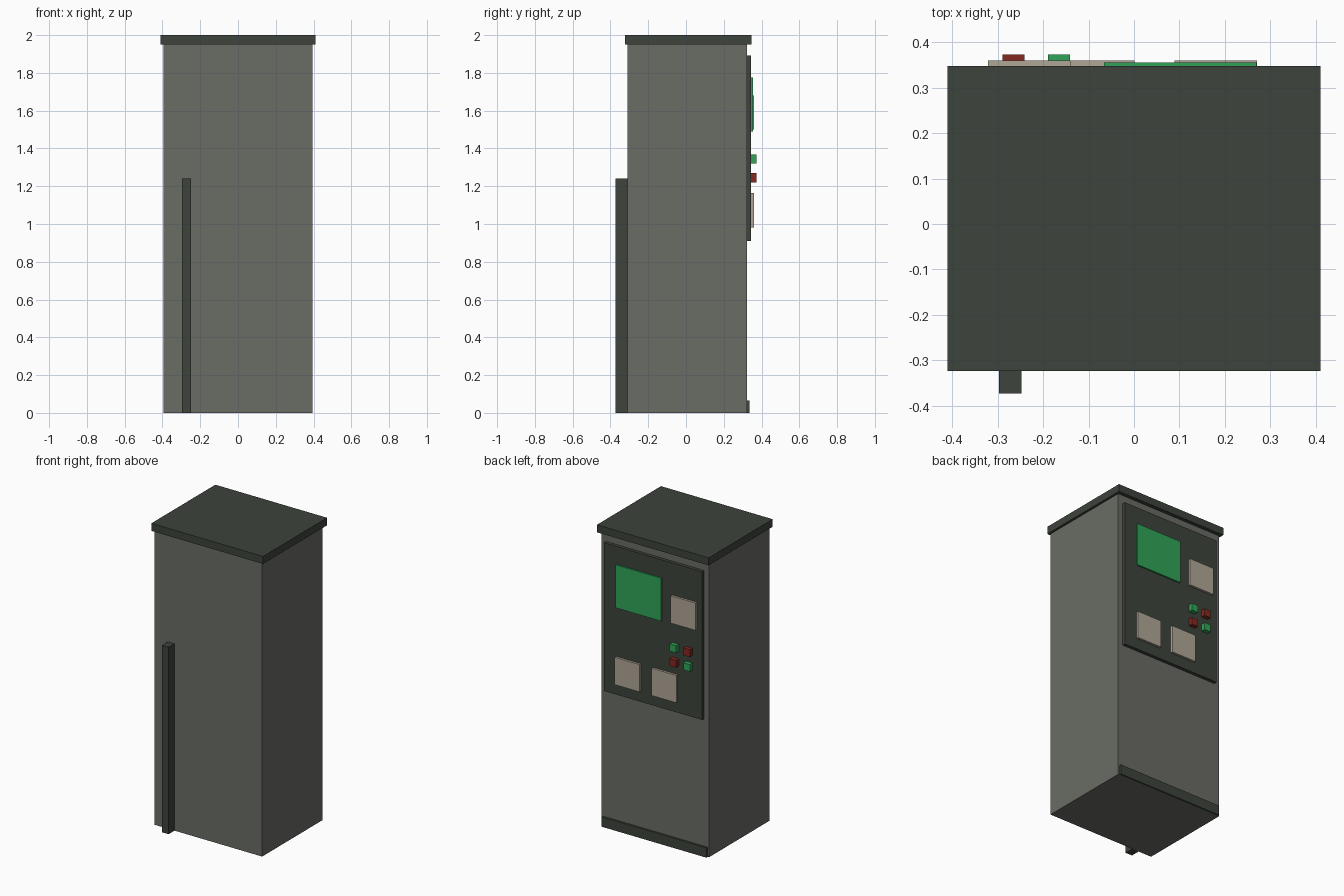
import bpy
import bmesh
from mathutils import Vector

cube = bpy.data.objects.get("Cube")
if cube:
    bpy.data.objects.remove(cube, do_unlink=True)


def material(name, rgb):
    mat = bpy.data.materials.new(name)
    mat.use_nodes = True
    colour = (*rgb, 1)
    mat.diffuse_color = colour
    mat.node_tree.nodes["Principled BSDF"].inputs["Base Color"].default_value = colour
    return mat


grey = material("cabinet grey", (0.144, 0.15, 0.13))
dark = material("dark trim", (0.047, 0.056, 0.045))
green = material("bright green", (0.03, 0.37, 0.095))
red = material("dark red", (0.23, 0.021, 0.014))
beige = material("beige plate", (0.43, 0.38, 0.305))


def box(name, xs, ys, zs, mat):
    """Flat-sided box between pairs of limits on each axis."""
    bm = bmesh.new()
    bmesh.ops.create_cube(bm, size=1)
    bounds = (xs, ys, zs)
    bmesh.ops.scale(bm, vec=Vector([b - a for a, b in bounds]), verts=bm.verts)
    bmesh.ops.translate(bm, vec=Vector([(a + b) / 2 for a, b in bounds]), verts=bm.verts)
    mesh = bpy.data.meshes.new(name)
    bm.to_mesh(mesh)
    bm.free()
    mesh.materials.append(mat)
    obj = bpy.data.objects.new(name, mesh)
    bpy.context.collection.objects.link(obj)
    return obj


BACK = 0.323    # rear wall of the cabinet
PANEL = 0.345   # outer face of the control panel

# Cabinet, lid, conduit and kick plate
box("cabinet_body", (-0.395, 0.395), (-0.311, BACK), (0, 1.95), grey)
box("lid", (-0.41, 0.41), (-0.323, 0.348), (1.95, 2), dark)
box("cable_conduit", (-0.297, -0.248), (-0.373, -0.311), (0, 1.24), dark)
box("kick_plate", (-0.385, 0.385), (BACK, 0.337), (0, 0.065), dark)

# Control panel and screen
box("control_panel", (-0.36, 0.36), (BACK, PANEL), (0.91, 1.893), dark)
box("screen", (-0.066, 0.27), (PANEL, 0.355), (1.49, 1.775), green)

# Square plates
for name, x, z in (("upper_plate", -0.23, 1.59),
                   ("lower_left_plate", 0.18, 1.072),
                   ("lower_middle_plate", -0.09, 1.072)):
    box(name, (x - 0.091, x + 0.091), (PANEL, 0.36), (z - 0.091, z + 0.091), beige)

# Push buttons in an alternating grid
for row, z in enumerate((1.343, 1.245)):
    for col, x in enumerate((-0.165, -0.265)):
        box(f"button_{row}_{col}", (x - 0.024, x + 0.024), (PANEL, 0.373),
            (z - 0.024, z + 0.024), red if (row + col) % 2 else green)
